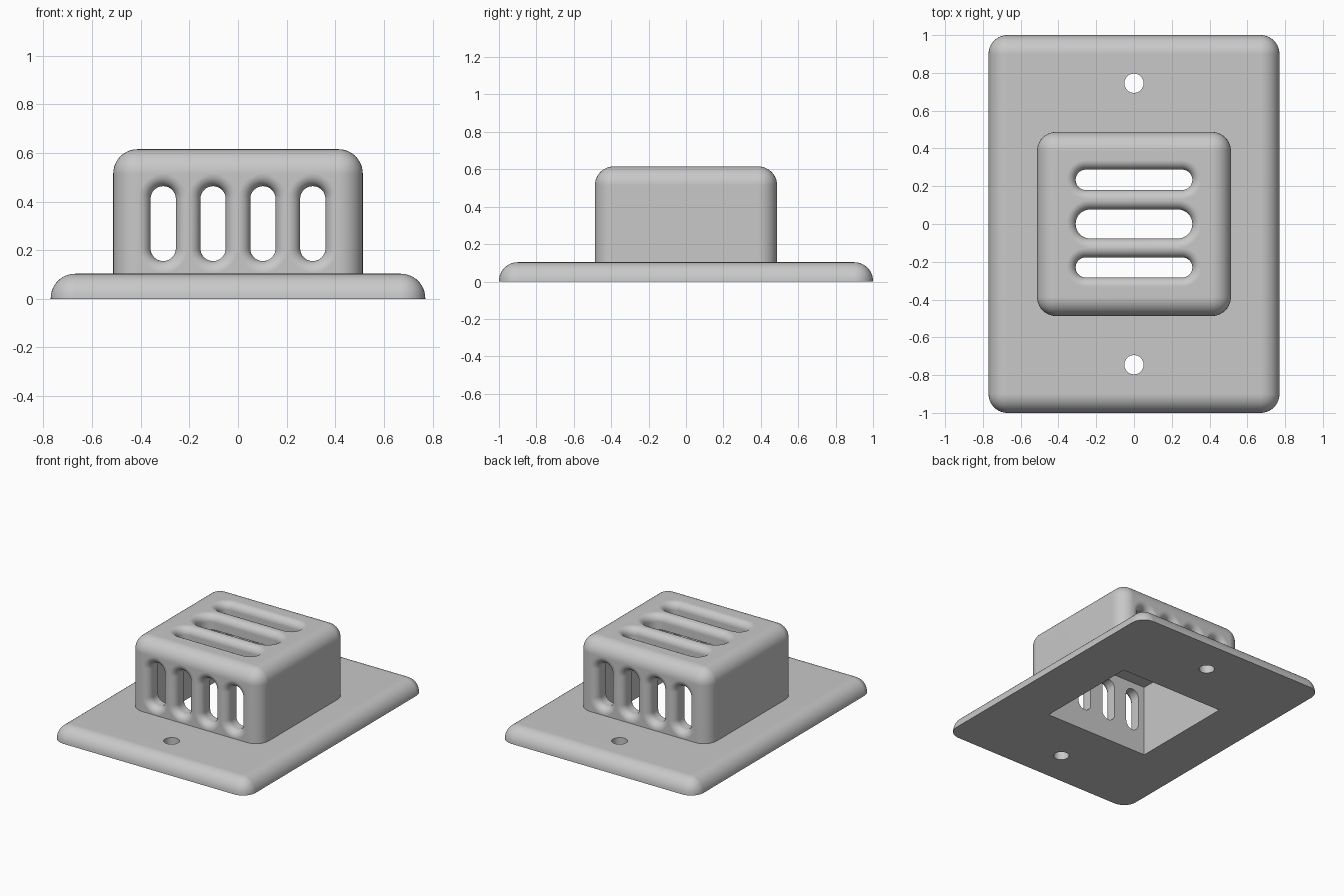
import bpy, bmesh
from math import pi, sin, cos, radians
from mathutils import Matrix, Vector

default = bpy.data.objects.get("Cube")
if default:
    bpy.data.objects.remove(default, do_unlink=True)

ROUND = 0.1      # edge radius of plate and housing
FLARE = 0.049    # lip radius around each slot
PLATE_TOP, TOP = 0.103, 0.615
HX, HY = 0.513, 0.487
WALL = 0.103

gray = bpy.data.materials.new("plain gray")
gray.use_nodes = True
gray.diffuse_color = (0.58, 0.58, 0.58, 1)
gray.node_tree.nodes["Principled BSDF"].inputs["Base Color"].default_value = gray.diffuse_color


def finish(bm, name):
    bmesh.ops.recalc_face_normals(bm, faces=bm.faces)
    mesh = bpy.data.meshes.new(name)
    bm.to_mesh(mesh)
    bm.free()
    mesh.materials.append(gray)
    obj = bpy.data.objects.new(name, mesh)
    bpy.context.collection.objects.link(obj)
    return obj


def block(name, hx, hy, z0, z1, radius=0):
    """Box with every edge rounded except those around the bottom."""
    bm = bmesh.new()
    bmesh.ops.create_cube(bm, size=1)
    for v in bm.verts:
        v.co = Vector((v.co.x * 2 * hx, v.co.y * 2 * hy, z1 if v.co.z > 0 else z0))
    if radius:
        edges = [e for e in bm.edges if max(v.co.z for v in e.verts) > z0 + 1e-4]
        bmesh.ops.bevel(bm, geom=edges, offset=radius, segments=10,
                        profile=0.5, affect='EDGES')
    return finish(bm, name)


def slot_cutter(name, half_len, half_width, matrix):
    """Stadium-shaped plug along local x, flaring out at local z = 0."""
    steps = 8
    rings = [(0, -0.2)]
    for i in range(steps + 1):
        a = i / steps * pi / 2
        rings.append((FLARE * (1 - cos(a)), FLARE * (sin(a) - 1)))
    rings.append((FLARE, 0.05))
    bm = bmesh.new()
    loops = []
    for grow, z in rings:
        loop = []
        r = half_width + grow
        for end in (1, -1):
            for i in range(17):
                a = -pi / 2 + pi * i / 16
                co = Vector((end * (half_len - half_width + r * cos(a)), end * r * sin(a), z))
                loop.append(bm.verts.new(matrix @ co))
        loops.append(loop)
    for low, high in zip(loops, loops[1:]):
        for i in range(len(low)):
            j = (i + 1) % len(low)
            bm.faces.new((low[i], low[j], high[j], high[i]))
    bm.faces.new(loops[0])
    bm.faces.new(loops[-1])
    return finish(bm, name)


def combine(target, tool, operation):
    mod = target.modifiers.new("combine", 'BOOLEAN')
    mod.operation, mod.solver, mod.object = operation, 'EXACT', tool
    bpy.context.view_layer.objects.active = target
    bpy.ops.object.modifier_apply(modifier=mod.name)
    bpy.data.objects.remove(tool, do_unlink=True)


# Wall plate with hollow raised housing
cover = block("vent_cover", 0.77, 1.0, 0, PLATE_TOP, ROUND)
combine(cover, block("housing", HX, HY, 0.03, TOP, ROUND), 'UNION')
combine(cover, block("cavity", HX - WALL, HY - WALL, -0.1, TOP - WALL), 'DIFFERENCE')

# Screw holes
for y in (-0.745, 0.745):
    bm = bmesh.new()
    bmesh.ops.create_cone(bm, cap_ends=True, segments=32, radius1=0.051, radius2=0.051,
                          depth=0.5, matrix=Matrix.Translation((0, y, 0)))
    combine(cover, finish(bm, "screw_hole"), 'DIFFERENCE')

# Slots in the top
for y, width in ((-0.23, 0.053), (0, 0.077), (0.234, 0.054)):
    place = Matrix.Translation((0, y, TOP))
    combine(cover, slot_cutter("top_slot", 0.309, width, place), 'DIFFERENCE')

# Slots in the front and back walls
upright = Matrix.Rotation(pi / 2, 4, 'X') @ Matrix.Rotation(pi / 2, 4, 'Z')
for turn in (0, pi):
    for i in range(4):
        place = (Matrix.Rotation(turn, 4, 'Z')
                 @ Matrix.Translation(((i - 1.5) * 0.205, -HY, 0.309)) @ upright)
        combine(cover, slot_cutter("wall_slot", 0.154, 0.052, place), 'DIFFERENCE')

# Smooth roundings, flat faces kept flat
bpy.ops.object.select_all(action='DESELECT')
cover.select_set(True)
bpy.context.view_layer.objects.active = cover
bpy.ops.object.shade_smooth_by_angle(angle=radians(30))
weighted = cover.modifiers.new("flat_normals", 'WEIGHTED_NORMAL')
weighted.keep_sharp = True
